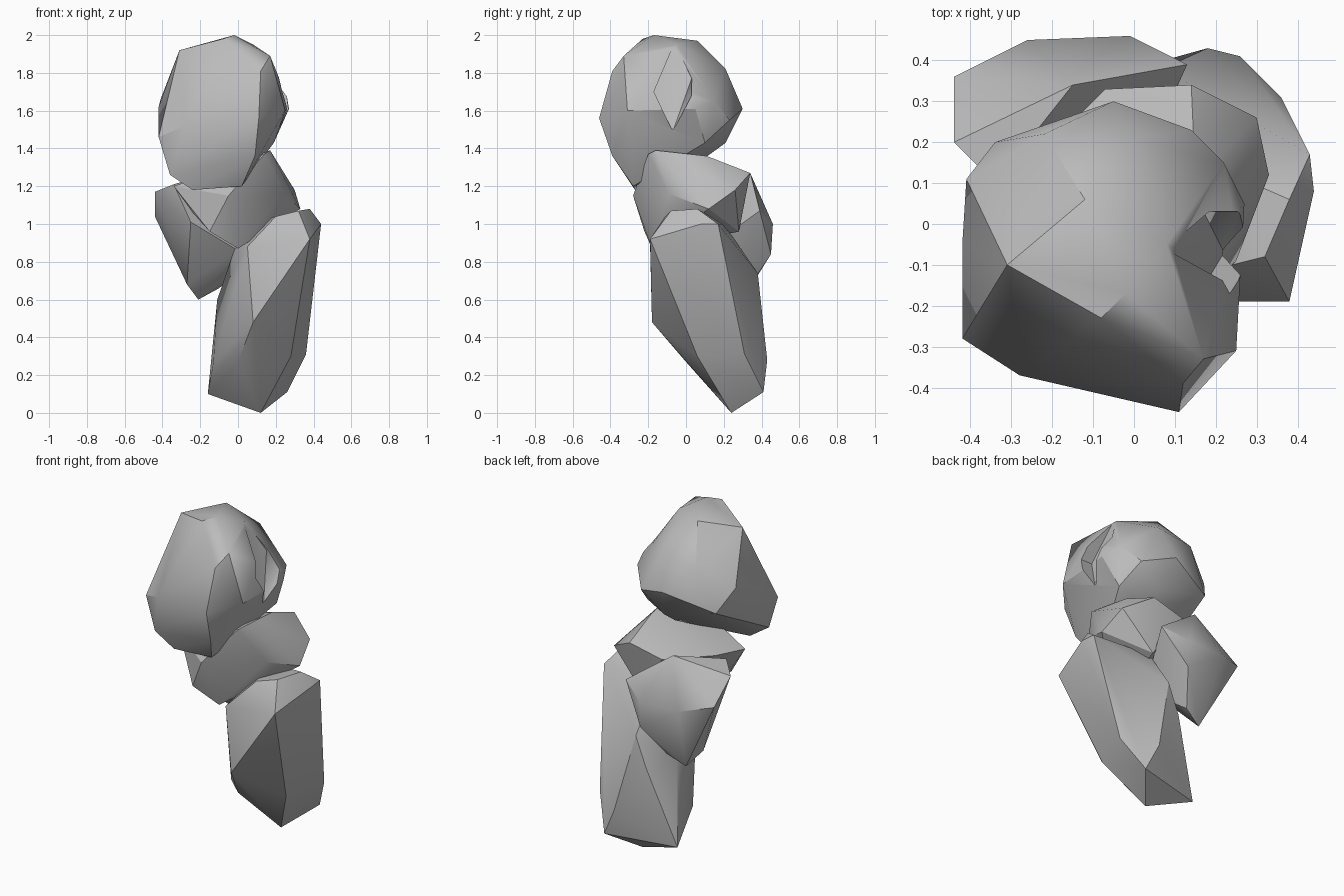
import bpy
import bmesh
import math
from mathutils import Vector

default_cube = bpy.data.objects.get("Cube")
if default_cube:
    bpy.data.objects.remove(default_cube, do_unlink=True)

CENTIMETRE = 0.01

# One plain stone colour for every rock
stone_grey = bpy.data.materials.new("stone_grey")
stone_grey.use_nodes = True
stone_colour = (0.5, 0.5, 0.5, 1.0)
stone_grey.diffuse_color = stone_colour
stone_grey.node_tree.nodes["Principled BSDF"].inputs["Base Color"].default_value = stone_colour


def hull_object(name, corners):
    """Wrap a chipped convex block around a few corner positions."""
    block = bmesh.new()
    for corner in corners:
        block.verts.new(Vector(corner) * CENTIMETRE)
    result = bmesh.ops.convex_hull(block, input=block.verts)
    leftover = [item for item in result["geom_interior"] + result["geom_unused"]
                if isinstance(item, bmesh.types.BMVert) and item.is_valid]
    bmesh.ops.delete(block, geom=list(set(leftover)), context="VERTS")
    bmesh.ops.recalc_face_normals(block, faces=block.faces)
    mesh = bpy.data.meshes.new(name)
    block.to_mesh(mesh)
    block.free()
    mesh.materials.append(stone_grey)
    created = bpy.data.objects.new(name, mesh)
    bpy.context.collection.objects.link(created)
    return created


def finish_rock(rock):
    """Blend the shallow creases and keep the hard chipped edges."""
    bpy.ops.object.select_all(action="DESELECT")
    rock.select_set(True)
    bpy.context.view_layer.objects.active = rock
    bpy.ops.object.shade_smooth_by_angle(angle=math.radians(32))


def carve(rock, cutter):
    """Chip a hollow out of a rock with a temporary cutter."""
    notch = rock.modifiers.new("chipped_notch", "BOOLEAN")
    notch.operation = "DIFFERENCE"
    notch.solver = "EXACT"
    notch.object = cutter
    bpy.context.view_layer.objects.active = rock
    bpy.ops.object.modifier_apply(modifier=notch.name)
    bpy.data.objects.remove(cutter, do_unlink=True)


# Round boulder balanced on top
top_boulder = hull_object("top_boulder", [
    (-2, -17, 200), (-8, -23, 198), (-31, -10, 192), (8, -5, 195),
    (17, -33, 189), (12, -39, 181), (11, -46, 156), (25, -31, 160),
    (-28, -37, 152), (-42, -28, 146), (-42, -5, 162), (-41, 11, 166),
    (-36, -28, 126), (-24, -27, 118), (2, -28, 120), (9, -39, 136),
    (-34, 20, 152), (-22, 22, 178), (-12, 6, 197), (-5, 30, 161),
    (14, 23, 155), (17, 5, 177), (0, 21, 182), (22, 15, 165),
    (27, 5, 161), (26, 4, 167), (19, 10, 143), (0, 21, 143), (0, 10, 135),
])

# Hollow chipped from the side of the boulder
carve(top_boulder, hull_object("notch_cutter", [
    (9, -6, 196), (16, -17, 170), (17, 3, 177), (25, 3, 168),
    (20, -3, 165), (22, -7, 149), (45, -17, 170), (45, 4, 177),
    (45, -7, 149), (45, -5, 196),
]))

# Tilted slab carrying the boulder
middle_slab = hull_object("middle_slab", [
    (14, -20, 137), (17, -16, 139), (-15, -22, 96), (-5, -28, 115),
    (0, -18, 87), (33, 12, 108), (25, -9, 116), (15, 11, 136),
    (14, 34, 127), (30, 26, 118), (-34, -8, 120), (-28, 12, 122),
    (-7, 33, 122), (10, 28, 96), (-24, -10, 106),
])

# Wedge of rock leaning at the back
back_wedge = hull_object("back_wedge", [
    (-44, 36, 104), (-44, 20, 117), (-34, 10, 121), (-15, 34, 127),
    (13, 39, 107), (-26, 45, 100), (-1, 46, 100), (-1, 45, 84),
    (-21, 30, 60), (-10, 33, 66), (-27, 22, 68), (-25, 2, 101),
    (-3, 25, 72), (0, 10, 86),
])

# Tall standing stone at the bottom
base_stone = hull_object("base_stone", [
    (38, -19, 92), (5, -19, 88), (8, -18, 48), (0, 0, 27),
    (28, 6, 30), (32, -8, 107), (20, -11, 104), (44, 8, 100),
    (38, 6, 108), (43, 17, 100), (6, 20, 100), (12, 24, 0),
    (-16, 31, 10), (-13, 12, 27), (26, 41, 11), (36, 31, 31),
    (31, 13, 48), (34, 30, 47), (18, 43, 28), (7, 38, 74),
    (0, 38, 56), (-11, 24, 60), (-2, 10, 86),
])

for rock in (top_boulder, middle_slab, back_wedge, base_stone):
    finish_rock(rock)
